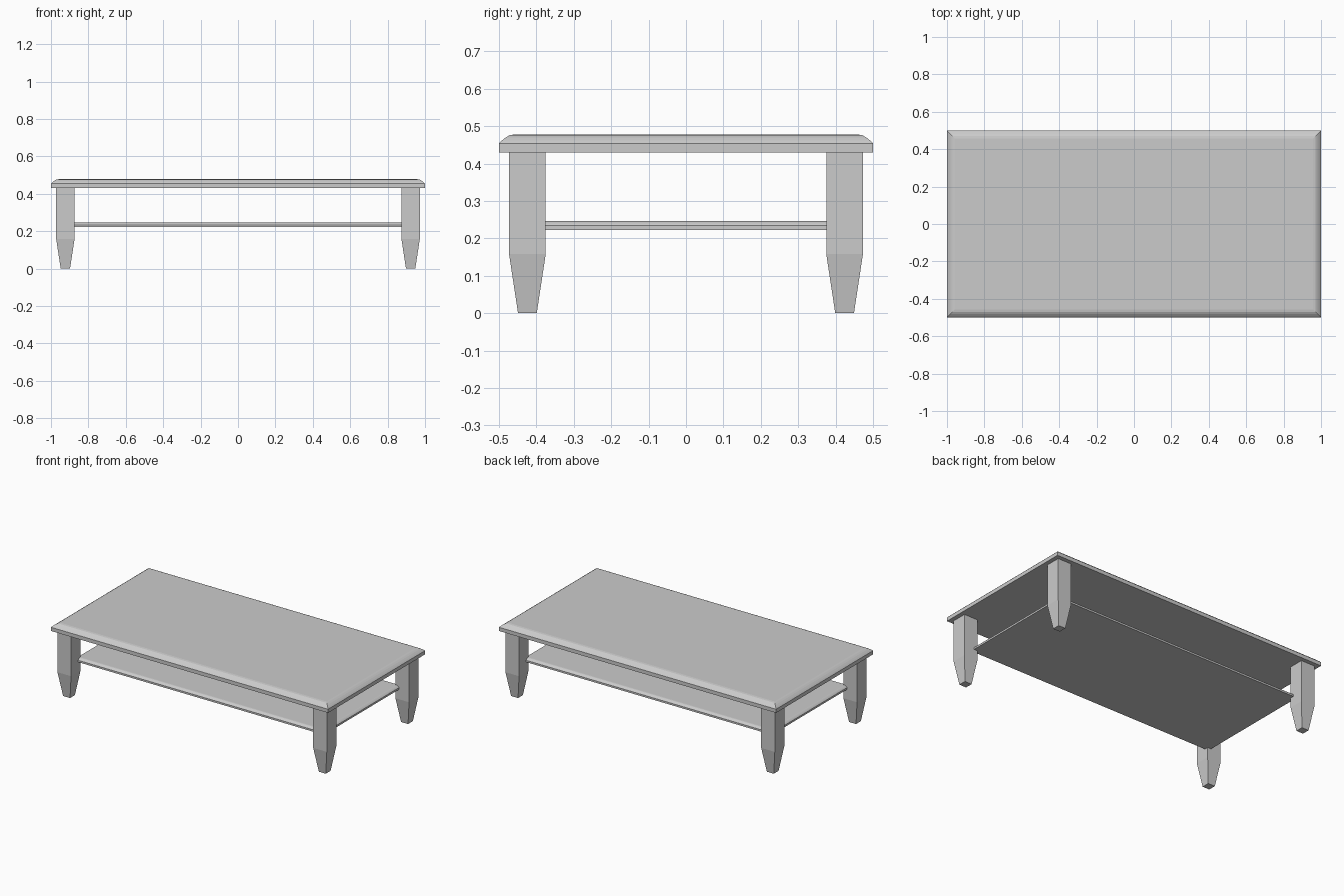
import bpy, bmesh

if "Cube" in bpy.data.objects:
    bpy.data.objects.remove(bpy.data.objects["Cube"])


def loft(name, rings):
    """Stack rectangular rings (cx, cy, half_x, half_y, z) into a closed solid."""
    bm = bmesh.new()
    loops = []
    for cx, cy, hx, hy, z in rings:
        corners = [(-1, -1), (1, -1), (1, 1), (-1, 1)]
        loops.append([bm.verts.new((cx + sx * hx, cy + sy * hy, z)) for sx, sy in corners])
    bm.faces.new(loops[0][::-1])
    bm.faces.new(loops[-1])
    for low, high in zip(loops, loops[1:]):
        for i in range(4):
            j = (i + 1) % 4
            bm.faces.new((low[i], low[j], high[j], high[i]))
    bmesh.ops.recalc_face_normals(bm, faces=bm.faces)
    mesh = bpy.data.meshes.new(name)
    bm.to_mesh(mesh)
    bm.free()
    obj = bpy.data.objects.new(name, mesh)
    bpy.context.collection.objects.link(obj)
    return obj


# Edge profile shared by both boards: (inset, height)
EDGE = [(0, 0), (0, 0.024), (0.008, 0.032), (0.018, 0.040), (0.029, 0.046), (0.042, 0.048)]


def board(name, hx, hy, z, scale):
    return loft(name, [(0, 0, hx - i * scale, hy - i * scale, z + h * scale) for i, h in EDGE])


# Table top and lower shelf
board("table_top", 1.0, 0.5, 0.43, 1.0)
board("lower_shelf", 0.90, 0.40, 0.222, 0.5)

# Four square legs, tapering to the foot
for x_name, sx in (("left", -1), ("right", 1)):
    for y_name, sy in (("front", -1), ("back", 1)):
        cx, cy = sx * 0.923, sy * 0.424
        loft(f"{y_name}_{x_name}_leg", [
            (cx, cy, 0.025, 0.025, 0.0),
            (cx, cy, 0.049, 0.049, 0.158),
            (cx, cy, 0.049, 0.049, 0.432),
        ])
